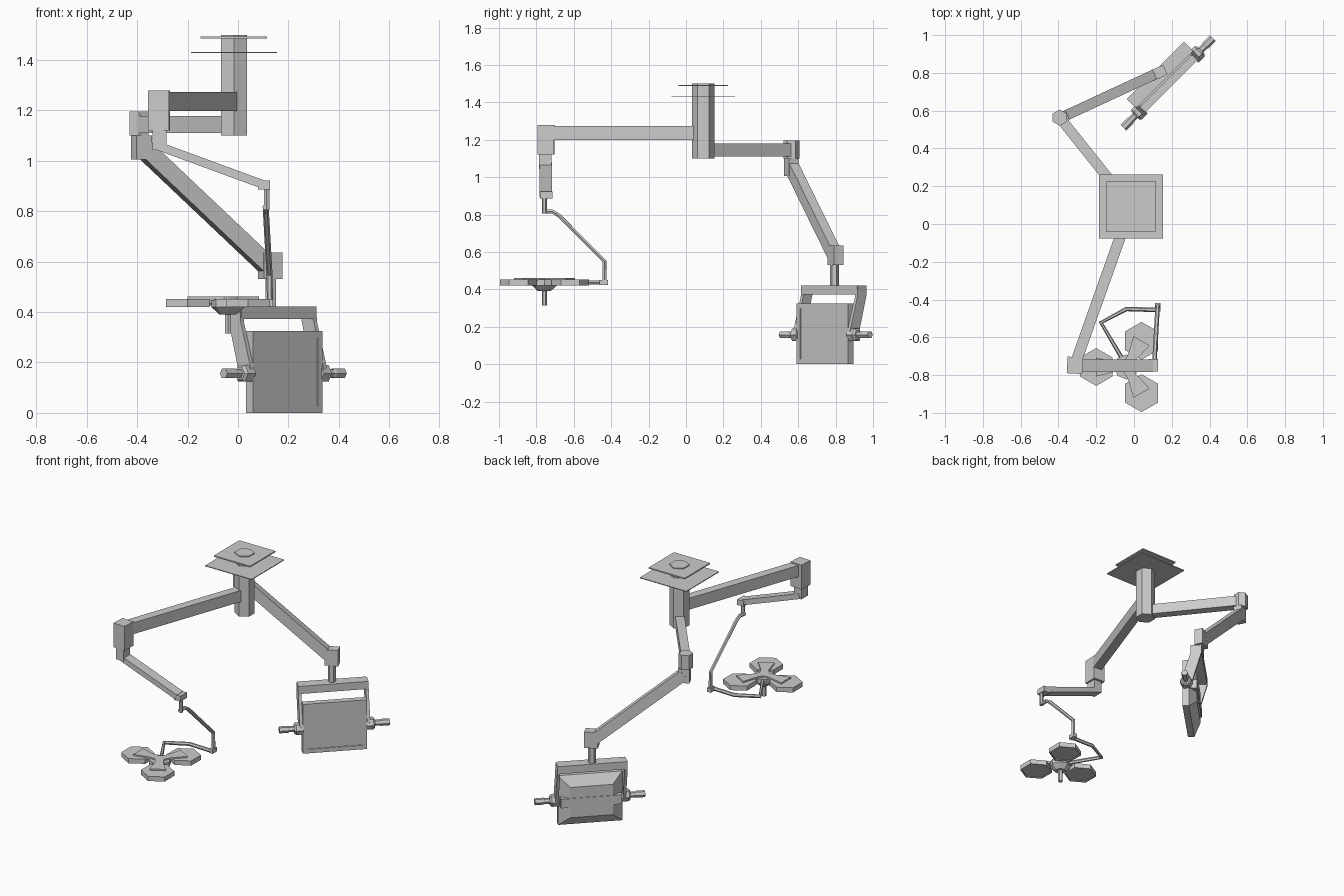
import bpy, bmesh
from math import sin, cos, pi, radians
from mathutils import Vector, Matrix

if "Cube" in bpy.data.objects:
    bpy.data.objects.remove(bpy.data.objects["Cube"])

I = Matrix.Identity(4)


def loft(name, rings, m=I):
    """Skin a list of equal-length point rings and cap both ends."""
    bm = bmesh.new()
    vs = [[bm.verts.new(m @ Vector(p)) for p in r] for r in rings]
    n = len(vs[0])
    for a, b in zip(vs, vs[1:]):
        for i in range(n):
            bm.faces.new((a[i], a[(i + 1) % n], b[(i + 1) % n], b[i]))
    bm.faces.new(vs[0][::-1])
    bm.faces.new(vs[-1])
    bmesh.ops.recalc_face_normals(bm, faces=bm.faces)
    me = bpy.data.meshes.new(name)
    bm.to_mesh(me)
    bm.free()
    ob = bpy.data.objects.new(name, me)
    bpy.context.collection.objects.link(ob)
    return ob


def box(name, c, size, yaw=0, m=I):
    x, y, z = (s / 2 for s in size)
    m = m @ Matrix.Translation(c) @ Matrix.Rotation(radians(yaw), 4, 'Z')
    return loft(name, [[(-x, -y, k), (x, -y, k), (x, y, k), (-x, y, k)] for k in (-z, z)], m)


def prism(name, x, y, levels, n=6, turn=90, m=I):
    """Polygonal column; levels are (z, radius)."""
    a = [radians(turn) + 2 * pi * i / n for i in range(n)]
    return loft(name, [[(x + r * cos(t), y + r * sin(t), z) for t in a] for z, r in levels], m)


def beam(name, a, b, w, h):
    """Rectangular bar between two points, sides kept vertical."""
    a, b = Vector(a), Vector(b)
    d = (b - a).normalized()
    s = d.cross(Vector((0, 0, 1))).normalized() * w / 2
    u = s.cross(d).normalized() * h / 2
    return loft(name, [[p - s - u, p + s - u, p + s + u, p - s + u] for p in (a, b)])


def tube(name, pts, r):
    cu = bpy.data.curves.new(name, 'CURVE')
    cu.dimensions = '3D'
    cu.bevel_depth, cu.bevel_resolution, cu.use_fill_caps = r, 1, True
    sp = cu.splines.new('POLY')
    sp.points.add(len(pts) - 1)
    for q, p in zip(sp.points, pts):
        q.co = (*p, 1)
    sp.use_smooth = False
    ob = bpy.data.objects.new(name, cu)
    bpy.context.collection.objects.link(ob)


def inset(ob, normal, thick, depth):
    """Recess the largest face pointing along normal."""
    bm = bmesh.new()
    bm.from_mesh(ob.data)
    bm.normal_update()
    f = max((f for f in bm.faces if f.normal.dot(normal) > .9), key=lambda f: f.calc_area())
    nrm = f.normal.copy()
    bmesh.ops.inset_region(bm, faces=[f], thickness=thick)
    r = bmesh.ops.inset_region(bm, faces=[f], thickness=0.001)
    bmesh.ops.translate(bm, verts=f.verts[:], vec=-nrm * depth)
    bm.to_mesh(ob.data)
    bm.free()


# Ceiling mount
CX, CY = -0.016, 0.092
prism("ceiling_column", CX, CY, [(1.1, .06), (1.5, .06)])
box("ceiling_plate", (CX, CY, 1.49), (.264, .264, .008))
box("ceiling_cover", (CX, CY, 1.43), (.34, .34, .005))

# Lamp arms
box("lamp_elbow", (-.313, -.748, 1.2), (.082, .088, .16), -3)
beam("lamp_upper_arm", (CX, CY, 1.235), (-.313, -.745, 1.235), .058, .075)
box("lamp_elbow_lower", (-.311, -.753, 1.083), (.055, .068, .078))
beam("lamp_lower_arm", (-.325, -.75, 1.062), (.095, -.75, .908), .066, .034)
box("lamp_arm_end", (.103, -.748, .904), (.048, .066, .036))
prism("lamp_pivot", .114, -.757, [(.805, .013), (.89, .013)])
tube("lamp_swing_tube", [(.108, -.765, .815), (.11, -.715, .817), (.111, -.68, .795),
                         (.125, -.436, .55), (.127, -.436, .425)], .012)
box("lamp_tube_joint", (.125, -.44, .436), (.028, .046, .026))
tube("lamp_yoke_tube", [(.125, -.455, .436), (-.04, -.45, .436),
                        (-.175, -.522, .436), (-.055, -.725, .436)], .012)

# Lamp head: hub, grip and three hexagonal lights
HX, HY = -.04, -.757
prism("lamp_hub", HX, HY, [(.39, .033), (.42, .066), (.452, .066)], 8)
prism("lamp_grip", HX, HY, [(.315, .014), (.395, .014)])
for i, deg in enumerate((60, 180, 300)):
    t = radians(deg)
    light = prism(f"lamp_light_{i}", HX + .16 * cos(t), HY + .16 * sin(t), [(.421, .1), (.452, .1)])
    inset(light, Vector((0, 0, -1)), .008, .004)
    m = Matrix.Translation((HX, HY, 0)) @ Matrix.Rotation(t, 4, 'Z')
    loft(f"lamp_spoke_{i}", [[(0, -.028, z), (.06, -.025, z), (.16, -.05, z),
                              (.16, .05, z), (.06, .025, z), (0, .028, z)]
                             for z in (.445, .461)], m)

# Monitor arms
EX, EY = -.393, .563
prism("monitor_elbow", EX, EY, [(1.1, .043), (1.195, .043)])
beam("monitor_upper_arm", (CX, CY, 1.145), (EX, EY, 1.145), .055, .068)
box("monitor_elbow_lower", (-.383, .562, 1.053), (.068, .055, .095), 25)
beam("monitor_lower_arm", (-.385, .563, 1.058), (.115, .795, .585), .055, .068)
box("monitor_arm_end", (.128, .8, .583), (.082, .056, .105), 25)
prism("monitor_post", .13, .793, [(.41, .024), (.54, .024)])

# Monitor, built in its own frame turned 45 degrees
M = Matrix.Translation((.18, .747, 0)) @ Matrix.Rotation(radians(45), 4, 'Z')


def rect(y, x, z):
    return [(-x, y, .1625 - z), (x, y, .1625 - z), (x, y, .1625 + z), (-x, y, .1625 + z)]


screen = loft("monitor_case", [rect(-.025, .195, .1625), rect(.015, .195, .1625),
                               rect(.06, .13, .1)], M)
inset(screen, M.to_3x3() @ Vector((0, -1, 0)), .038, .004)
box("monitor_rear_bar", (0, .045, .16), (.37, .036, .06), 0, M)
box("bracket_bar", (0, .06, .397), (.42, .07, .05), 0, M)
for s, side in ((-1, "left"), (1, "right")):
    # Sloping side plate from the bar down to the pivot
    loft(f"bracket_side_{side}", [[(x * s, .03, .42), (x * s, .095, .42), (x * s, .095, .37),
                                   (x * s, .03, .14), (x * s, -.03, .14), (x * s, -.03, .18),
                                   (x * s, .025, .36)] for x in (.196, .214)], M)
    R = M @ Matrix.Translation((0, 0, .157)) @ Matrix.Rotation(s * pi / 2, 4, 'Y')
    prism(f"pivot_knob_{side}", 0, 0, [(.19, .038), (.235, .038), (.245, .028)], m=R)
    prism(f"monitor_handle_{side}", 0, 0, [(.23, .018), (.275, .018), (.28, .021), (.335, .021)], m=R)
